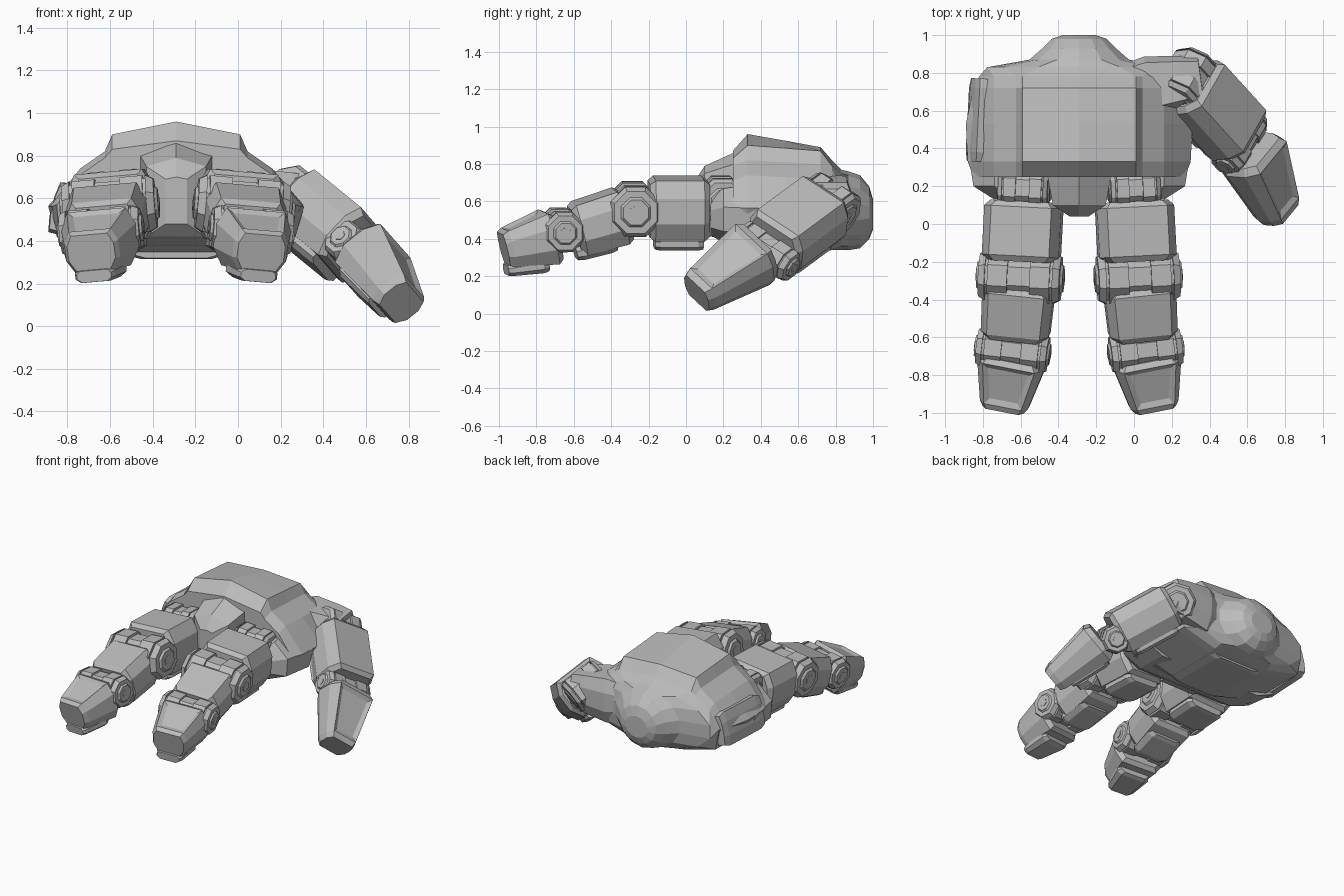
import bpy, bmesh, math
from mathutils import Matrix, Vector

if "Cube" in bpy.data.objects:
    bpy.data.objects.remove(bpy.data.objects["Cube"], do_unlink=True)

metal = bpy.data.materials.new("plain_grey")
metal.use_nodes = True
GREY = (0.5, 0.5, 0.5, 1)
metal.diffuse_color = GREY
metal.node_tree.nodes["Principled BSDF"].inputs["Base Color"].default_value = GREY
MID = -0.29  # centre line of the palm


def finish(name, bm, M):
    bm.transform(M)
    bmesh.ops.remove_doubles(bm, verts=bm.verts, dist=0.0005)
    bmesh.ops.recalc_face_normals(bm, faces=bm.faces)
    me = bpy.data.meshes.new(name)
    bm.to_mesh(me)
    bm.free()
    me.materials.append(metal)
    ob = bpy.data.objects.new(name, me)
    bpy.context.collection.objects.link(ob)


def loft(name, sections, M, inset=0):
    """Sections are (y, half profile from top to bottom), mirrored in x."""
    bm = bmesh.new()
    rings = []
    for y, half in sections:
        ring = half + [(-x, z) for x, z in reversed(half)]
        rings.append([bm.verts.new((x, y, z)) for x, z in ring])
    n = len(rings[0])
    for a, b in zip(rings, rings[1:]):
        for i in range(n):
            j = (i + 1) % n
            bm.faces.new((a[i], a[j], b[j], b[i]))
    bm.faces.new(rings[0])
    bm.faces.new(rings[-1])
    if inset:
        bmesh.ops.recalc_face_normals(bm, faces=bm.faces)
        top = max(bm.faces, key=lambda f: f.calc_area() * max(0, f.normal.z) ** 3)
        bmesh.ops.inset_region(bm, faces=[top], thickness=inset, depth=-0.015)
    finish(name, bm, M)


SHAPE = [(.39, .5), (.5, .22), (.5, -.2), (.36, -.5)]


def segment(name, M, length, w, h, front=1.0, drop=0.0, z=0.0, inset=0, edge=.03):
    """Chamfered block running from local y = 0 towards -y."""
    def ring(y, s, dz):
        return (y, [(px * w * s, pz * h * s + z + dz) for px, pz in SHAPE])
    loft(name, [ring(0, .86, 0), ring(-edge, 1, 0),
                ring(-length + edge, front, -drop),
                ring(-length, front * .86, -drop)], M, inset)


def drum(name, M, x0, x1, r0, r1=None, sides=8):
    bm = bmesh.new()
    bmesh.ops.create_cone(bm, cap_ends=True, segments=sides, radius1=r0,
                          radius2=r0 if r1 is None else r1, depth=x1 - x0)
    spin = Matrix.Rotation(math.pi / 2, 4, 'Y') @ Matrix.Rotation(math.pi / sides, 4, 'Z')
    finish(name, bm, M @ Matrix.Translation(((x0 + x1) / 2, 0, 0)) @ spin)


def joint(name, M, r, w):
    """Hinge: core, two raised bands and a hub with a slot on each end."""
    drum(name + "_core", M, -w * .42, w * .42, r * .88)
    for s in (-1, 1):
        S = M @ Matrix.Scale(s, 4, Vector((1, 0, 0)))
        drum(name + "_band", S, w * .13, w * .36, r)
        drum(name + "_collar", S, w * .39, w * .47, r, r * .85)
        drum(name + "_hub", S, w * .46, w * .5, r * .62, r * .5)
        drum(name + "_slot", S, w * .49, w * .51, r * .26, sides=6)


def at(x, y, z, pitch=0, yaw=0):
    return (Matrix.Translation((x, y, z)) @ Matrix.Rotation(math.radians(yaw), 4, 'Z')
            @ Matrix.Rotation(math.radians(pitch), 4, 'X'))


def palm_ring(y, ridge, plate, shoulder, width, base):
    """Raised back plate, sloping shoulder, side edge and flat underside."""
    return (y, [(0, ridge), (.3, plate), (.335, shoulder), (.45, shoulder - .08),
                (width, .565), (.5, .41), (.23, base), (0, base)])


def wrist_ring(y, width, top, base):
    """Rounded ring with as many points as a palm ring."""
    half = []
    for i in range(8):
        a = math.pi * i / 7
        half.append((width * math.sin(a), (top + base) / 2 + (top - base) / 2 * math.cos(a)))
    return (y, half)


# Palm body from the knuckle edge back to the wrist
P = Matrix.Translation((MID, 0, 0))
loft("palm", [
    palm_ring(.25, .87, .83, .79, .56, .38),
    palm_ring(.33, .96, .9, .82, .59, .33),
    palm_ring(.53, .925, .885, .81, .6, .33),
    palm_ring(.72, .89, .87, .8, .56, .33),
    palm_ring(.78, .82, .79, .77, .53, .34),
    wrist_ring(.83, .5, .77, .34),
    wrist_ring(.87, .27, .76, .34),
    wrist_ring(.93, .2, .74, .35),
    wrist_ring(.98, .15, .68, .4),
    wrist_ring(1.0, .09, .61, .45)], P)
# Central nose between the fingers
loft("palm_nose", [
    (.04, [(0, .7), (.05, .69), (.05, .48), (0, .48)]),
    (.1, [(0, .79), (.14, .75), (.14, .42), (0, .42)]),
    (.32, [(0, .89), (.18, .82), (.18, .38), (0, .37)])], P)
# Lower shelf that carries the finger roots
loft("knuckle_shelf", [
    (.13, [(.4, .62), (.45, .55), (.45, .46), (.36, .42)]),
    (.2, [(.45, .67), (.56, .57), (.55, .44), (.4, .38)]),
    (.45, [(.44, .7), (.6, .56), (.56, .42), (.42, .36)])], P)
# Plate under the palm
segment("palm_pad", P @ at(0, .74, .345), .44, .46, .06)
# Outer plate on the side away from the thumb
segment("side_plate", Matrix.Translation((-.81, .77, .55)) @ Matrix.Rotation(-.05, 4, 'Z')
        @ Matrix.Rotation(.25, 4, 'Y'), .44, .09, .24, edge=.05)

# Two mirrored fingers
for side, label in ((1, "left"), (-1, "right")):
    F = (P @ Matrix.Scale(side, 4, Vector((1, 0, 0))) @ Matrix.Translation((.29, .12, .55))
         @ Matrix.Rotation(math.radians(3), 4, 'Z') @ Matrix.Rotation(math.radians(5), 4, 'Y'))
    n = label + "_finger_"
    joint(n + "root", F @ at(0, .07, .06), .13, .28)
    segment(n + "base", F, .32, .41, .33, z=.01)
    segment(n + "base_pad", F @ at(0, -.03, -.17), .26, .28, .07)
    joint(n + "knuckle", F @ at(0, -.4, .01), .145, .46)
    segment(n + "middle", F @ at(.005, -.44, -.02, 14, 3), .29, .38, .29, front=.95, drop=.01)
    segment(n + "middle_pad", F @ at(.01, -.5, -.17, 14, 3), .22, .26, .08)
    joint(n + "end_joint", F @ at(.03, -.79, -.1, 0, 4), .115, .4)
    segment(n + "tip", F @ at(.03, -.825, -.13, 14, 8), .285, .36, .28, front=.72, inset=.04)
    segment(n + "tip_pad", F @ at(.035, -.87, -.28, 8, 8), .22, .24, .08, front=.8)


def frame(origin, forward, hinge):
    """Local -y points forward and local x lies along the hinge."""
    y = -Vector(forward).normalized()
    h = Vector(hinge)
    x = (h - y * h.dot(y)).normalized()
    z = x.cross(y)
    M = Matrix((x, y, z)).transposed().to_4x4()
    return Matrix.Translation(origin) @ M


# Thumb, with a shoulder that joins it to the palm
HINGE = (.49, .68, -.545)
A = frame((.3, .74, .57), (.59, -.65, -.48), HINGE)
T = frame((.615, .39, .335), (.35, -.775, -.525), HINGE)
S = frame((-.02, .72, .57), (1, .14, .03), (0, 1, 0))
segment("thumb_shoulder", S, .38, .31, .33, front=.85, edge=.1)
joint("thumb_root", A @ at(0, .03, 0), .135, .29)
segment("thumb_base", A, .43, .37, .3)
segment("thumb_base_pad", A @ at(0, -.05, -.16), .32, .26, .07)
joint("thumb_joint", A @ at(0, -.46, -.02), .1, .37)
segment("thumb_tip", T, .43, .35, .28, front=.68, inset=.04, edge=.04)
segment("thumb_tip_pad", T @ at(0, -.06, -.13, -6), .29, .23, .07, front=.75)
